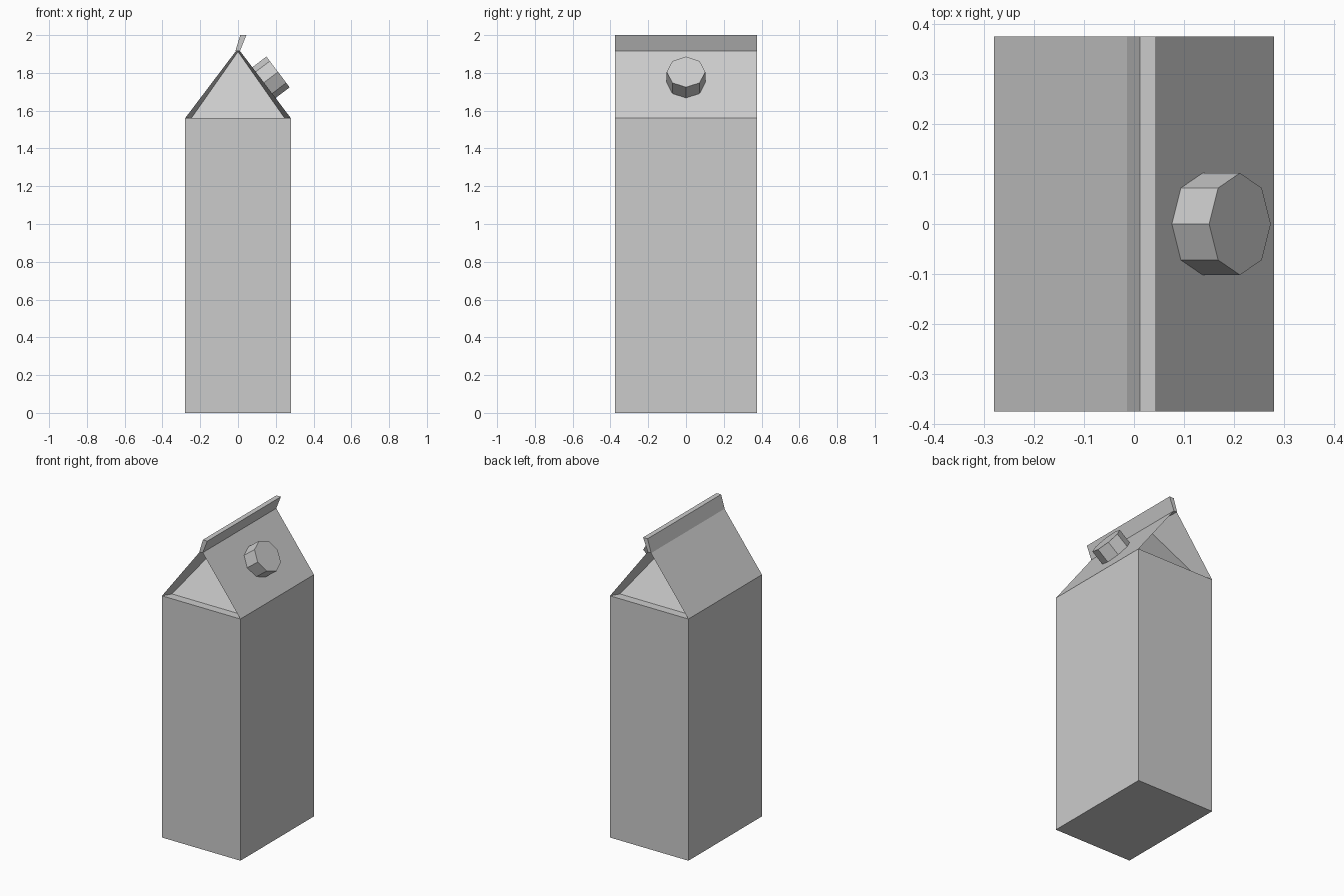
import bpy, bmesh
from mathutils import Vector

if "Cube" in bpy.data.objects:
    bpy.data.objects.remove(bpy.data.objects["Cube"])

W, D = 0.28, 0.375          # half width, half depth
EAVE, RIDGE = 1.56, 1.93    # shoulder and ridge heights


def new_object(name, bm):
    bmesh.ops.recalc_face_normals(bm, faces=bm.faces)
    mesh = bpy.data.meshes.new(name)
    bm.to_mesh(mesh)
    bm.free()
    obj = bpy.data.objects.new(name, mesh)
    bpy.context.collection.objects.link(obj)
    return obj


# Carton: one pentagon profile extruded along y, with folded-in gables
profile = [(-W, 0), (W, 0), (W, EAVE), (0, RIDGE), (-W, EAVE)]
bm = bmesh.new()
ends = {s: [bm.verts.new((x, s * D, z)) for x, z in profile] for s in (-1, 1)}
for i in range(5):
    j = (i + 1) % 5
    bm.faces.new((ends[-1][i], ends[-1][j], ends[1][j], ends[1][i]))
for s, (bl, br, er, top, el) in ends.items():
    # recessed triangle leaning in under the roof flaps
    il = bm.verts.new((-0.247, s * 0.32, EAVE))
    ir = bm.verts.new((0.247, s * 0.32, EAVE))
    peak = bm.verts.new((0, s * 0.12, RIDGE - 0.018))
    for face in ((bl, br, er, el), (el, er, ir, il), (il, ir, peak),
                 (el, il, peak, top), (er, top, peak, ir)):
        bm.faces.new(face)
new_object("carton_body", bm)

# Sealed fin along the ridge, leaning to the right
fin = [(-0.014, 1.915), (0.01, 1.915), (0.044, 2.0), (0.012, 2.0)]
bm = bmesh.new()
face = bm.faces.new([bm.verts.new((x, -D, z)) for x, z in fin])
ext = bmesh.ops.extrude_face_region(bm, geom=[face], use_keep_orig=True)
bmesh.ops.translate(bm, vec=(0, 2 * D, 0),
                    verts=[g for g in ext["geom"] if isinstance(g, bmesh.types.BMVert)])
new_object("top_fin", bm)

# Eight-sided screw cap standing on the right roof slope
normal = Vector((RIDGE - EAVE, 0, W)).normalized()
depth = 0.115
top_centre = Vector((0.212, 0, 1.805))
bm = bmesh.new()
bmesh.ops.create_cone(bm, cap_ends=True, segments=8, radius1=0.102,
                      radius2=0.102, depth=depth)
cap = new_object("screw_cap", bm)
cap.location = top_centre - normal * depth / 2
cap.rotation_euler = (0, Vector((0, 0, 1)).angle(normal), 0)
